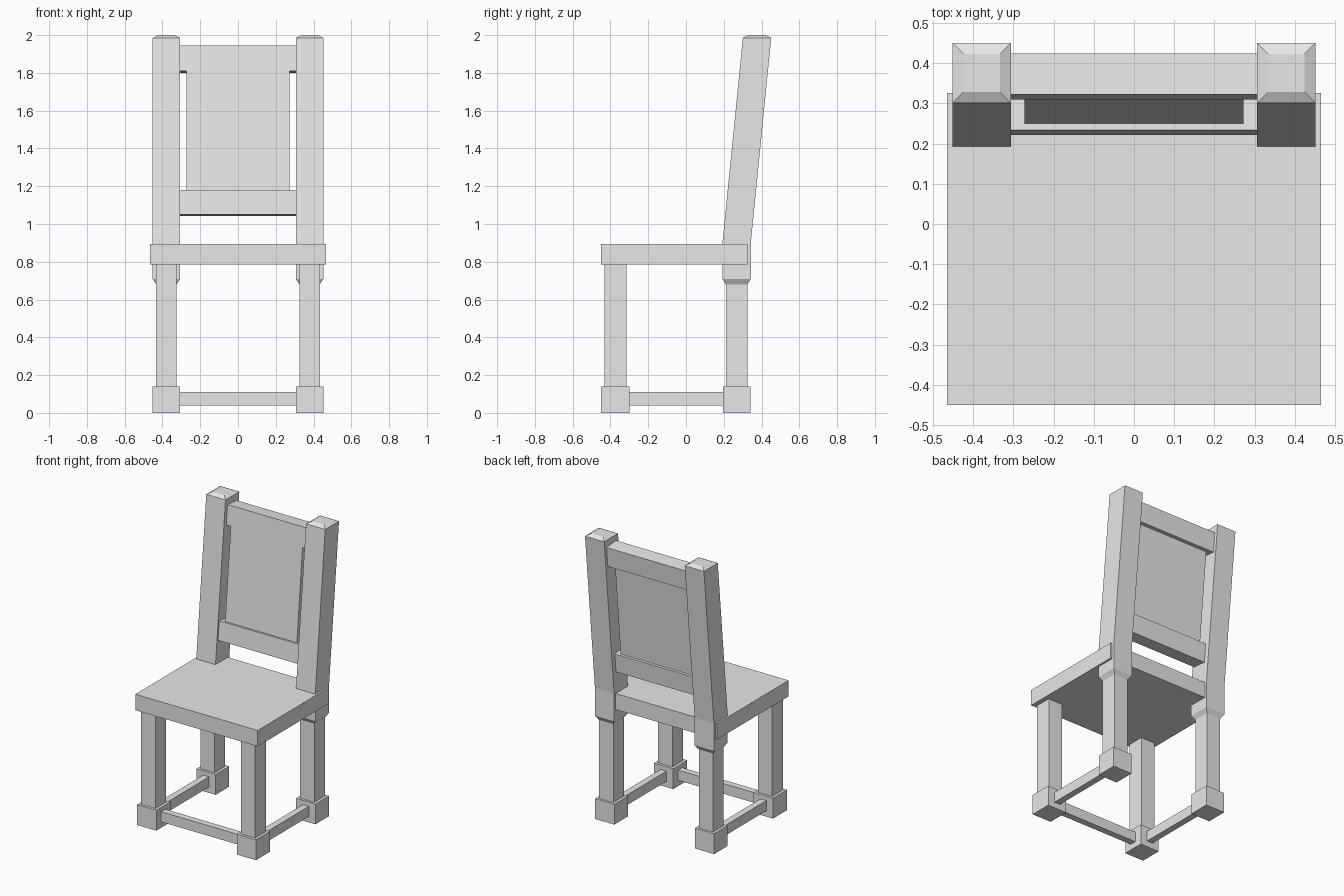
import bpy, bmesh, math

cube = bpy.data.objects.get("Cube")
if cube:
    bpy.data.objects.remove(cube, do_unlink=True)

# single plain colour
GREY = (0.8, 0.8, 0.8, 1)
mat = bpy.data.materials.new("light_grey")
mat.use_nodes = True
mat.diffuse_color = GREY
mat.node_tree.nodes["Principled BSDF"].inputs["Base Color"].default_value = GREY

LEAN = math.atan(0.097)      # backward tilt of the backrest
POST_X = 0.379               # centre line of the legs
FRONT_Y, BACK_Y = -0.374, 0.268


def finish(name, bm):
    bmesh.ops.recalc_face_normals(bm, faces=bm.faces)
    mesh = bpy.data.meshes.new(name)
    bm.to_mesh(mesh)
    bm.free()
    mesh.materials.append(mat)
    obj = bpy.data.objects.new(name, mesh)
    bpy.context.collection.objects.link(obj)
    return obj


def box(name, centre, size, tilt=0.0):
    bm = bmesh.new()
    bmesh.ops.create_cube(bm, size=1)
    bmesh.ops.scale(bm, vec=size, verts=bm.verts)
    obj = finish(name, bm)
    obj.location = centre
    obj.rotation_euler.x = -tilt
    return obj


def loft(name, x, sections):
    """Square column through sections of (z, centre y, half x, half y)."""
    bm = bmesh.new()
    rings = []
    for z, y, hx, hy in sections:
        corners = ((-1, -1), (1, -1), (1, 1), (-1, 1))
        rings.append([bm.verts.new((x + a * hx, y + b * hy, z)) for a, b in corners])
    for low, high in zip(rings, rings[1:]):
        for i in range(4):
            j = (i + 1) % 4
            bm.faces.new((low[i], low[j], high[j], high[i]))
    bm.faces.new(rings[0])
    bm.faces.new(rings[-1])
    return finish(name, bm)


# seat
box("seat", (0, -0.062, 0.84), (0.93, 0.776, 0.11))

for side, s in (("left", 1), ("right", -1)):
    x = s * POST_X
    # front leg with block foot
    loft("front_leg_" + side, x, [
        (0, FRONT_Y, 0.073, 0.076), (0.14, FRONT_Y, 0.073, 0.076),
        (0.14, FRONT_Y, 0.054, 0.058), (0.8, FRONT_Y, 0.054, 0.058)])
    # back leg continuing into the leaning post with a bevelled top
    loft("back_post_" + side, x, [
        (0, BACK_Y, 0.073, 0.073), (0.14, BACK_Y, 0.073, 0.073),
        (0.14, BACK_Y, 0.054, 0.057), (0.68, BACK_Y, 0.054, 0.057),
        (0.71, BACK_Y, 0.073, 0.075), (0.9, BACK_Y, 0.073, 0.075),
        (1.985, 0.376, 0.073, 0.075), (2.0, 0.376, 0.045, 0.047)])
    # side stretcher
    box("side_stretcher_" + side, (x, (FRONT_Y + BACK_Y) / 2, 0.075),
        (0.045, 0.54, 0.07))

# front stretcher
box("front_stretcher", (0, FRONT_Y, 0.075), (0.65, 0.045, 0.07))

# backrest rails and panel
box("top_rail", (0, 0.367, 1.8725), (0.63, 0.102, 0.136), LEAN)
box("lower_rail", (0, 0.278, 1.111), (0.63, 0.102, 0.13), LEAN)
box("back_panel", (0, 0.315, 1.489), (0.545, 0.07, 0.66), LEAN)
